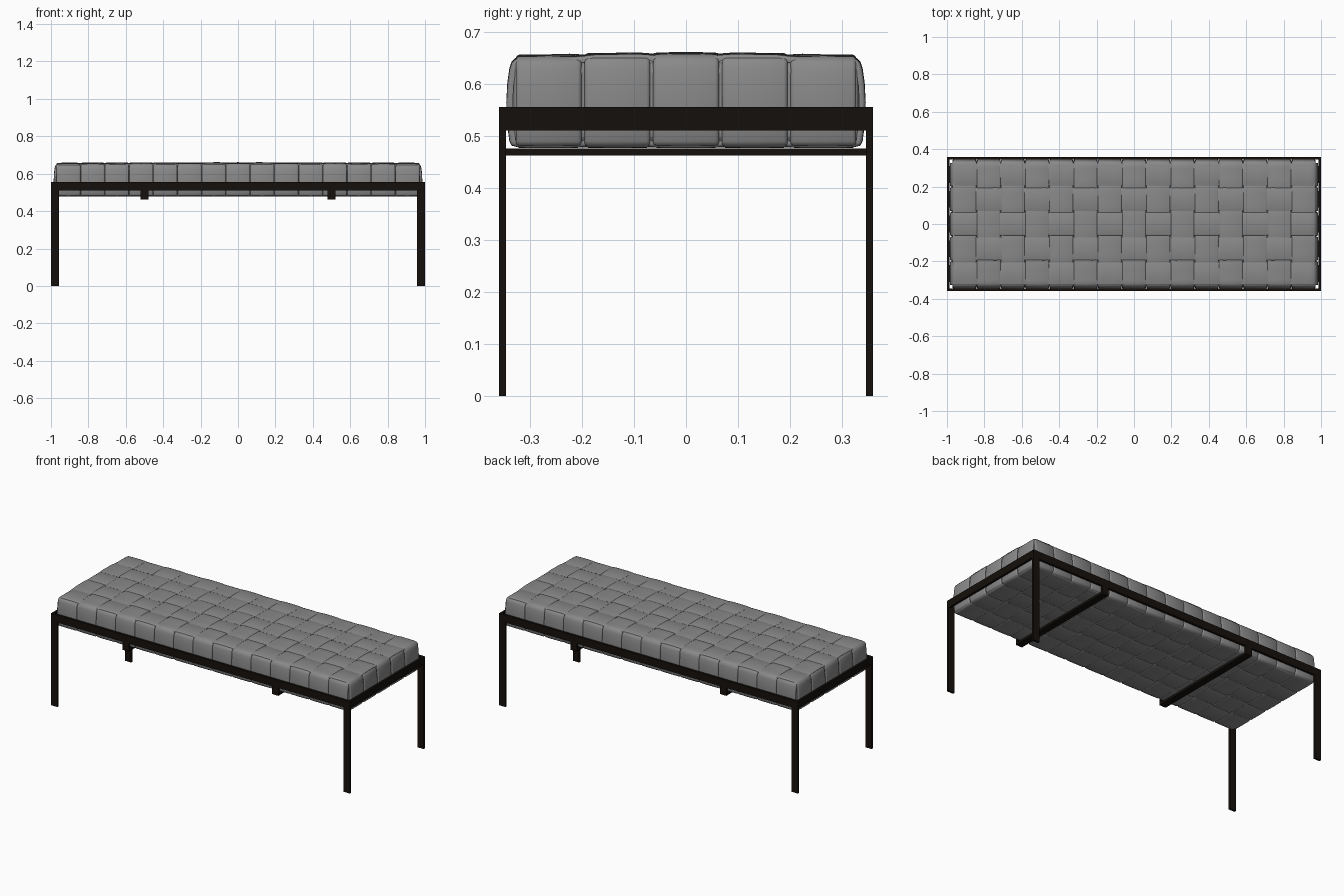
import bpy, bmesh, math
from mathutils import Vector

if "Cube" in bpy.data.objects:
    bpy.data.objects.remove(bpy.data.objects["Cube"])

HX, HY = 0.985, 0.345      # cushion half sizes
PITCH_X, PITCH_Y = 0.1295, 0.132
NX, NY = 15, 5             # woven straps each way
Z_BOTTOM, WEAVE = 0.479, 0.0022


def material(name, r, g, b):
    m = bpy.data.materials.new(name)
    m.diffuse_color = (r, g, b, 1)
    m.use_nodes = True
    m.node_tree.nodes["Principled BSDF"].inputs["Base Color"].default_value = m.diffuse_color
    return m


metal = material("dark_metal", 0.007, 0.005, 0.0035)
leather = material("dark_grey_leather", 0.25, 0.25, 0.25)


def add_object(name, bm, mat):
    me = bpy.data.meshes.new(name)
    bm.to_mesh(me)
    bm.free()
    me.materials.append(mat)
    ob = bpy.data.objects.new(name, me)
    bpy.context.collection.objects.link(ob)
    return ob


def box(name, x, y, z, mat):
    """Box from (min, max) ranges."""
    bm = bmesh.new()
    bmesh.ops.create_cube(bm, size=1)
    for v in bm.verts:
        v.co = [r[0] if c < 0 else r[1] for c, r in zip(v.co, (x, y, z))]
    return add_object(name, bm, mat)


def top_z(x, y):
    return 0.6585 - 0.007 * (y / HY) ** 2 - 0.003 * x ** 2


def strap(name, along_x, centre, index):
    """Closed band wrapped round the cushion, going over and under the crossing straps."""
    half, pitch, n = (HX, PITCH_X, NX) if along_x else (HY, PITCH_Y, NY)
    width = PITCH_Y - 0.006 if along_x else PITCH_X - 0.002
    sign = (1 if index % 2 == 0 else -1) * (-1 if along_x else 1)

    def crown(a):
        return top_z(a, centre) if along_x else top_z(centre, a)

    def wave(a):
        if abs(a) > n * pitch / 2:
            return 0
        s = 2 * math.sin(math.pi * (a / pitch + n / 2))
        return WEAVE * sign * max(-1, min(1, s))

    # Path: top, rounded shoulder, side, underside, then the other side
    steps = n * 8
    e = half - 0.026
    path = []
    for i in range(steps + 1):
        a = -e + 2 * e * i / steps
        path.append((a, crown(a), wave(a)))
    zt = crown(e)
    side = [(half - 0.017, zt - 0.003), (half - 0.010, zt - 0.010), (half - 0.006, zt - 0.022),
            (half - 0.002, zt - 0.05), (half, 0.565), (half - 0.002, 0.52),
            (half - 0.006, 0.49), (half - 0.010, Z_BOTTOM + 0.003)]
    path += [(a, z, 0) for a, z in side]
    for i in range(steps + 1):
        a = e - 2 * e * i / steps
        path.append((a, Z_BOTTOM, -wave(a) * 0.8))
    path += [(-a, z, 0) for a, z in reversed(side)]

    # Cross-section: flat band with rolled edges (across, outward)
    w = width / 2
    section = [(-w + 0.001, -0.012), (-w, -0.006), (-w + 0.002, -0.002), (-w + 0.007, 0), (0, 0.0005),
               (w - 0.007, 0), (w - 0.002, -0.002), (w, -0.006), (w - 0.001, -0.012)]
    bm = bmesh.new()
    rings = []
    m = len(path)
    for i, (a, z, off) in enumerate(path):
        p, q = path[i - 1], path[(i + 1) % m]
        nrm = Vector((-(q[1] - p[1]), q[0] - p[0])).normalized()
        ring = []
        for u, d in section:
            pa, pz = a + nrm.x * (d + off), z + nrm.y * (d + off)
            ring.append(bm.verts.new((pa, centre + u, pz) if along_x else (centre + u, pa, pz)))
        rings.append(ring)
    for i in range(m):
        r0, r1 = rings[i], rings[(i + 1) % m]
        for k in range(len(section) - 1):
            bm.faces.new((r0[k], r0[k + 1], r1[k + 1], r1[k]))
    bmesh.ops.recalc_face_normals(bm, faces=bm.faces)
    for f in bm.faces:
        f.smooth = True
    return add_object(name, bm, leather)


# Woven cushion: cross straps and lengthwise straps around a soft core
for i in range(NX):
    strap(f"cross_strap_{i + 1}", False, (i - NX // 2) * PITCH_X, i + 1)
for j in range(NY):
    strap(f"long_strap_{j + 1}", True, (j - NY // 2) * PITCH_Y, j + 1)

core = box("cushion_core", (-0.975, 0.975), (-0.335, 0.335), (0.486, 0.643), leather)
bev = core.modifiers.new("round", "BEVEL")
bev.width, bev.segments = 0.02, 4

# Frame: thin flat bars
T = 0.013
for s, n in ((-1, "front"), (1, "back")):
    y = sorted((s * 0.359, s * (0.359 - T)))
    box(f"{n}_rail", (-1, 1), y, (0.511, 0.556), metal)
    for t, m in ((-1, "left"), (1, "right")):
        box(f"{n}_{m}_leg", sorted((t, t * 0.958)), y, (0, 0.556), metal)
        # hanger joining the cross bar to the rail
        box(f"{n}_{m}_hanger", (t * 0.5 - 0.021, t * 0.5 + 0.021), y, (0.463, 0.515), metal)
for t, m in ((-1, "left"), (1, "right")):
    box(f"{m}_end_rail", sorted((t, t * (1 - T))), (-0.359, 0.359), (0.511, 0.556), metal)
    box(f"{m}_cross_bar", (t * 0.5 - 0.021, t * 0.5 + 0.021), (-0.359, 0.359), (0.463, 0.476), metal)
